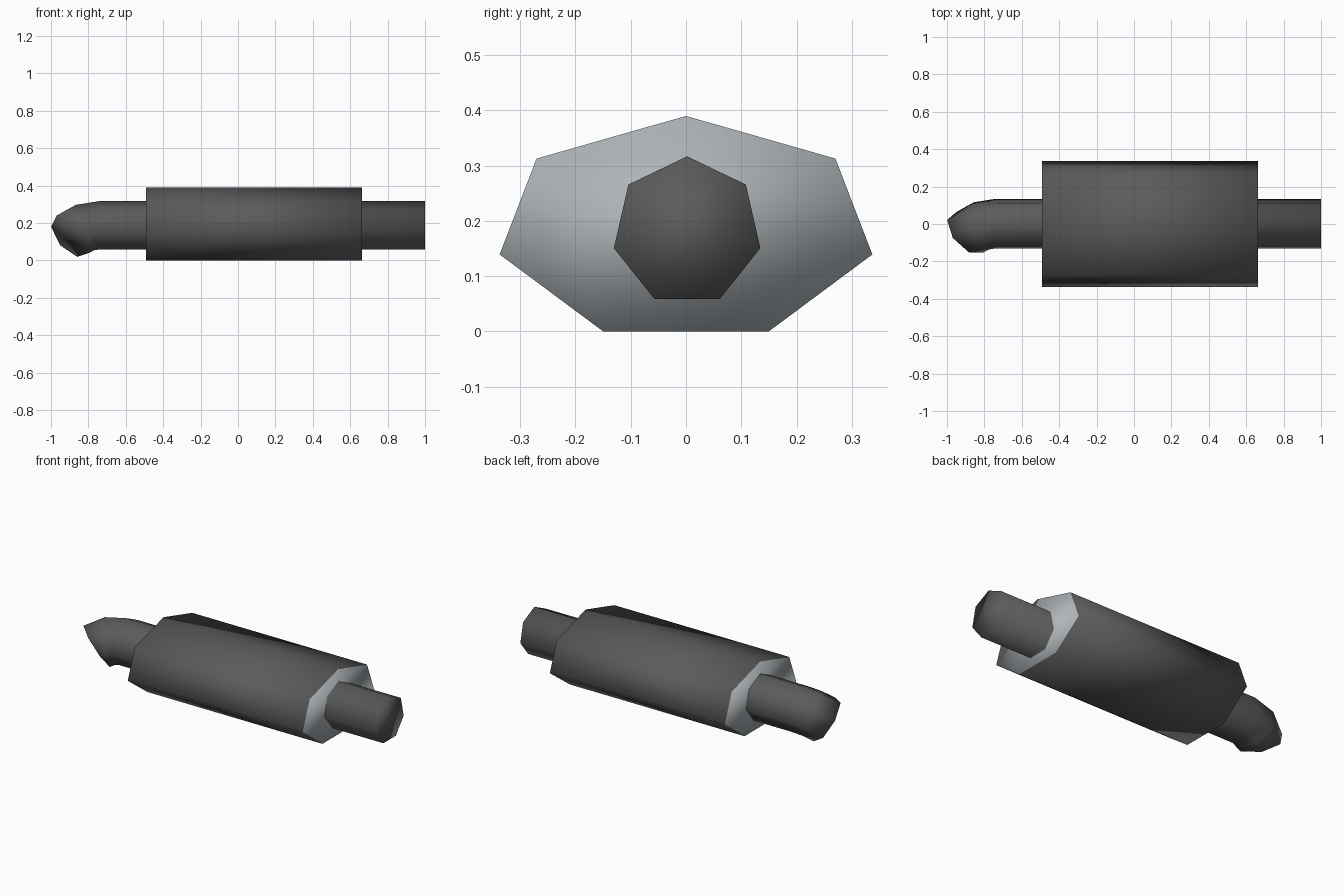
import bpy, bmesh, math
from mathutils import Vector, Matrix

if "Cube" in bpy.data.objects:
    bpy.data.objects.remove(bpy.data.objects["Cube"])

SIDES = 7

def material(name, rgb):
    m = bpy.data.materials.new(name)
    m.diffuse_color = (*rgb, 1)
    m.use_nodes = True
    m.node_tree.nodes["Principled BSDF"].inputs["Base Color"].default_value = m.diffuse_color
    return m

dark = material("dark steel", (0.105, 0.105, 0.105))
light = material("pale steel", (0.42, 0.46, 0.48))

def section(ry, rz):
    """Seven-sided section in the YZ plane with one corner on top."""
    angles = [math.pi / 2 + i * math.tau / SIDES for i in range(SIDES)]
    return [Vector((0, ry * math.cos(a), rz * math.sin(a))) for a in angles]

def loft(name, profile, frames, side_mat, cap_mat):
    """Skin the profile through the frames and close both ends."""
    bm = bmesh.new()
    rings = [[bm.verts.new(f @ p) for p in profile] for f in frames]
    for a, b in zip(rings, rings[1:]):
        for i in range(SIDES):
            j = (i + 1) % SIDES
            bm.faces.new((a[i], a[j], b[j], b[i]))
    for ring in (rings[0], rings[-1]):
        bm.faces.new(ring).material_index = 1
    bmesh.ops.recalc_face_normals(bm, faces=bm.faces)
    for f in bm.faces:
        f.smooth = True
    mesh = bpy.data.meshes.new(name)
    bm.to_mesh(mesh)
    bm.free()
    mesh.materials.append(side_mat)
    mesh.materials.append(cap_mat)
    ob = bpy.data.objects.new(name, mesh)
    bpy.context.collection.objects.link(ob)
    return ob

# Flattened silencer drum with pale end plates
loft("silencer_body", section(0.346, 0.205),
     [Matrix.Translation((x, 0, 0.185)) for x in (0.663, -0.492)], dark, light)

# Pipe running through the drum, its far end bending forward and down
centre = Vector((0, 0.002, 0.181))
bend_start, bend_radius, bend_angle = -0.741, 0.197, math.radians(51)
turn = Vector((0, -1, -1)).normalized()          # direction of the bend
axis = Vector((-1, 0, 0)).cross(turn)
frames = [Matrix.Translation(centre + Vector((1, 0, 0)))]
for step in range(3):
    a = bend_angle * step / 2
    pos = centre + Vector((bend_start - bend_radius * math.sin(a), 0, 0))
    pos += turn * bend_radius * (1 - math.cos(a))
    frames.append(Matrix.Translation(pos) @ Matrix.Rotation(a, 4, axis))
loft("exhaust_pipe", section(0.136, 0.136), frames, dark, dark)
